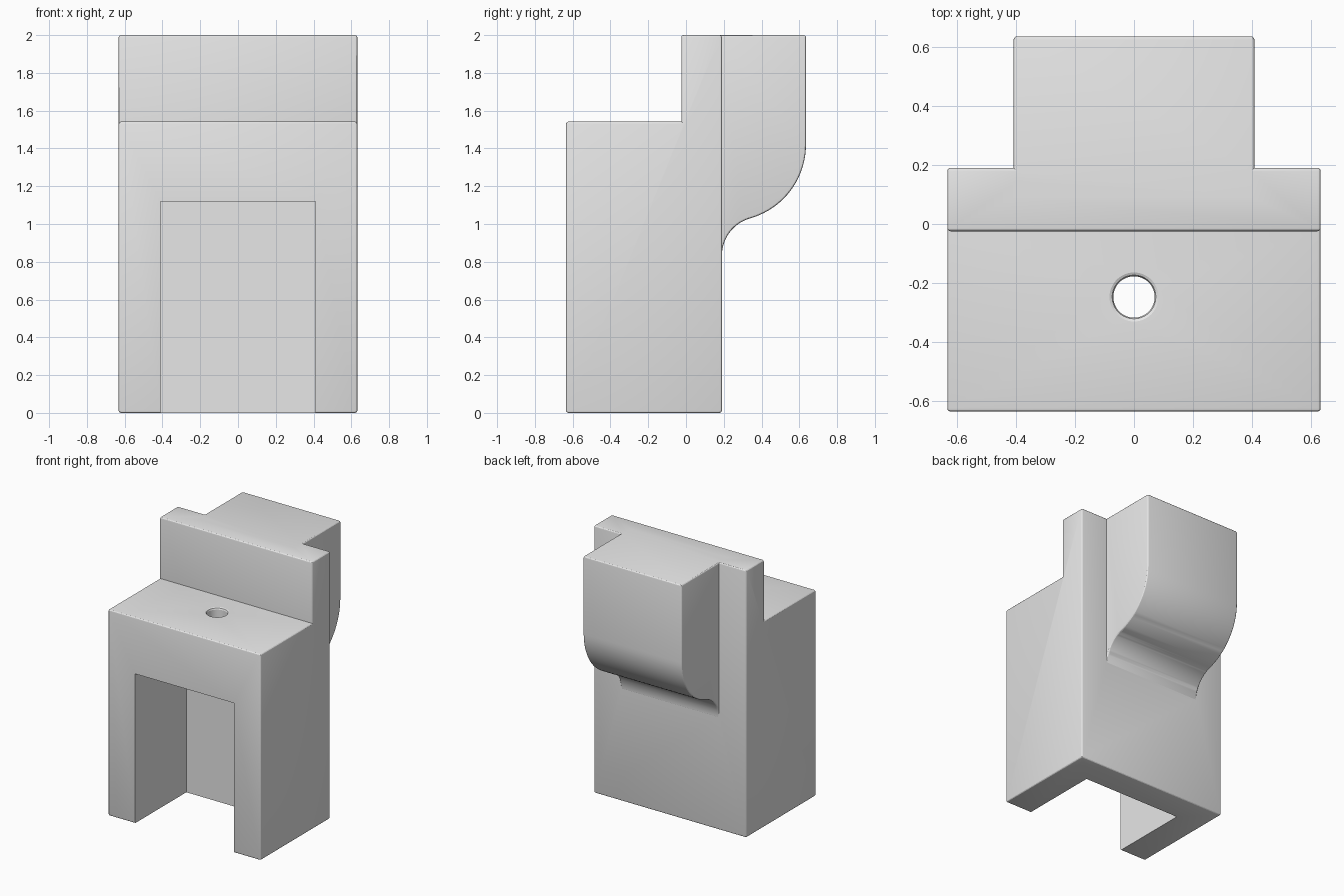
import bpy, bmesh, math

if "Cube" in bpy.data.objects:
    bpy.data.objects.remove(bpy.data.objects["Cube"], do_unlink=True)

grey = bpy.data.materials.new("light grey")
grey.use_nodes = True
grey.diffuse_color = (0.8, 0.8, 0.8, 1)
grey.node_tree.nodes["Principled BSDF"].inputs["Base Color"].default_value = (0.8, 0.8, 0.8, 1)


def finish(bm, name):
    bmesh.ops.recalc_face_normals(bm, faces=bm.faces[:])
    mesh = bpy.data.meshes.new(name)
    bm.to_mesh(mesh)
    bm.free()
    mesh.materials.append(grey)
    obj = bpy.data.objects.new(name, mesh)
    bpy.context.collection.objects.link(obj)
    return obj


def extrude_profile(name, profile, half_width, bevel=0.0):
    """Extrude a (y, z) outline along x and round its convex sharp edges."""
    bm = bmesh.new()
    face = bm.faces.new([bm.verts.new((-half_width, y, z)) for y, z in profile])
    res = bmesh.ops.extrude_face_region(bm, geom=[face])
    for v in res["geom"]:
        if isinstance(v, bmesh.types.BMVert):
            v.co.x = half_width
    bmesh.ops.recalc_face_normals(bm, faces=bm.faces[:])
    if bevel:
        edges = [e for e in bm.edges
                 if e.is_convex and e.calc_face_angle(0) > math.radians(40)]
        bmesh.ops.bevel(bm, geom=edges, offset=bevel, segments=3,
                        profile=0.5, affect='EDGES')
    return finish(bm, name)


def arc(cy, cz, r, start, end, n=20):
    angles = [math.radians(start + (end - start) * i / n) for i in range(n + 1)]
    return [(cy + r * math.cos(a), cz + r * math.sin(a)) for a in angles]


def boolean(target, tool, operation):
    mod = target.modifiers.new(operation.lower(), 'BOOLEAN')
    mod.object, mod.operation, mod.solver = tool, operation, 'EXACT'
    bpy.context.view_layer.objects.active = target
    bpy.ops.object.modifier_apply(modifier=mod.name)
    bpy.data.objects.remove(tool, do_unlink=True)


# Main body with a raised back wall
body = extrude_profile("stepped_body", [
    (-0.635, 0), (0.19, 0), (0.19, 2), (-0.025, 2), (-0.025, 1.542), (-0.635, 1.542)],
    0.632, 0.012)

# Rear block, whose underside sweeps back into the body in an S-curve
block = extrude_profile("rear_block",
    [(0.08, 2), (0.635, 2)]
    + arc(0.23, 1.42, 0.405, 0, -74.2)
    + arc(0.396, 0.832, 0.206, 105.8, 180)[1:]
    + [(0.08, 0.832)], 0.408, 0.012)
boolean(body, block, 'UNION')

# Opening between the legs
opening = extrude_profile("opening_cutter", [
    (-0.8, -0.2), (-0.025, -0.2), (-0.025, 1.12), (-0.8, 1.12)], 0.41)
boolean(body, opening, 'DIFFERENCE')

# Round hole with a softened rim
bm = bmesh.new()
rings = []
for r, z in [(0.07, 1.0), (0.07, 1.528), (0.074, 1.538), (0.084, 1.5425), (0.084, 1.6)]:
    rings.append([bm.verts.new((r * math.cos(math.tau * i / 48),
                                -0.247 + r * math.sin(math.tau * i / 48), z))
                  for i in range(48)])
for a, b in zip(rings, rings[1:]):
    for i in range(48):
        j = (i + 1) % 48
        bm.faces.new((a[i], a[j], b[j], b[i]))
bm.faces.new(rings[0])
bm.faces.new(rings[-1])
boolean(body, finish(bm, "hole_cutter"), 'DIFFERENCE')

# Smooth the curves and keep the corners crisp
bpy.ops.object.select_all(action='DESELECT')
body.select_set(True)
bpy.context.view_layer.objects.active = body
bpy.ops.object.shade_smooth_by_angle(angle=math.radians(15))
